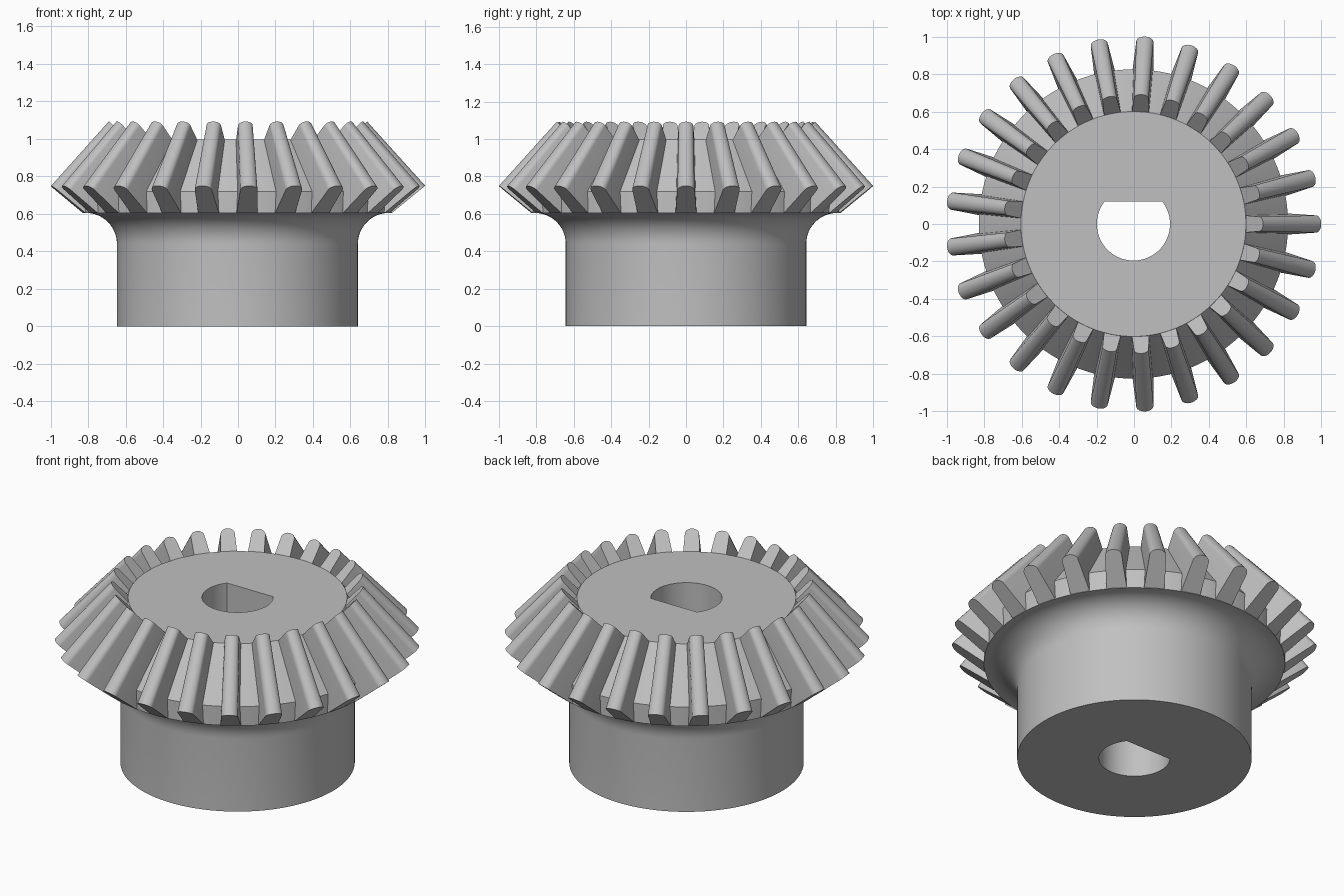
import bpy, bmesh
from math import sin, cos, pi, radians
from mathutils import Vector, Matrix

if "Cube" in bpy.data.objects:
    bpy.data.objects.remove(bpy.data.objects["Cube"], do_unlink=True)

TEETH = 25
SEGMENTS = 200
BORE = 0.195
FLAT = BORE * sin(radians(37.8))
CENTRE = Vector((-0.003, 0, 0))

steel = bpy.data.materials.new("grey_steel")
steel.use_nodes = True
GREY = (0.53, 0.53, 0.53, 1)
steel.diffuse_color = GREY
steel.node_tree.nodes["Principled BSDF"].inputs["Base Color"].default_value = GREY


def finish(name, bm, angle):
    """Turn a bmesh into a shaded, coloured object."""
    bmesh.ops.recalc_face_normals(bm, faces=bm.faces)
    mesh = bpy.data.meshes.new(name)
    bm.to_mesh(mesh)
    bm.free()
    mesh.materials.append(steel)
    obj = bpy.data.objects.new(name, mesh)
    obj.location = CENTRE
    bpy.context.collection.objects.link(obj)
    bpy.ops.object.select_all(action='DESELECT')
    obj.select_set(True)
    bpy.context.view_layer.objects.active = obj
    bpy.ops.object.shade_smooth_by_angle(angle=radians(angle))
    return obj


# Hub and blank: outer profile from the foot, through the fillet, to the top face
FILLET = 0.165
profile = [(0.643, 0)]
for i in range(13):
    a = pi / 2 * i / 12
    profile.append((0.643 + FILLET * (1 - cos(a)), 0.44 + FILLET * sin(a)))
profile += [(0.825, 0.605), (0.825, 0.72), (0.6, 0.997)]


def bore_radius(a):
    """Round bore with one flat on the back side."""
    return min(BORE, FLAT / sin(a)) if sin(a) > 0.01 else BORE


# Lathe the closed section, with the bore as its inner wall
bm = bmesh.new()
columns = []
for i in range(SEGMENTS):
    a = 2 * pi * i / SEGMENTS
    b = bore_radius(a)
    section = profile + [(b, profile[-1][1]), (b, 0)]
    columns.append([bm.verts.new((r * cos(a), r * sin(a), z)) for r, z in section])
for i, col in enumerate(columns):
    nxt = columns[(i + 1) % SEGMENTS]
    for j in range(len(col)):
        k = (j + 1) % len(col)
        bm.faces.new((col[j], nxt[j], nxt[k], col[k]))
finish("gear_body", bm, 25)


def tooth_section(tip, base, top_half, base_half, crown):
    """Round-topped cross-section standing between base and tip."""
    tip, base = Vector((tip[0], 0, tip[1])), Vector((base[0], 0, base[1]))
    shoulder = tip + (base - tip).normalized() * crown
    side = Vector((0, 1, 0))
    points = [base + side * base_half]
    for i in range(13):
        a = pi * i / 12
        points.append(shoulder + side * top_half * cos(a) + (tip - shoulder) * sin(a))
    points.append(base - side * base_half)
    return points


# Straight bevel teeth, lofted from the wide outer end to the narrow inner end
outer = tooth_section((1.002, 0.75), (0.826, 0.606), 0.046, 0.056, 0.036)
inner = tooth_section((0.692, 1.093), (0.59, 0.985), 0.039, 0.046, 0.03)
bm = bmesh.new()
for t in range(TEETH):
    turn = Matrix.Rotation(2 * pi * t / TEETH, 3, 'Z')
    heel = [bm.verts.new(turn @ p) for p in outer]
    toe = [bm.verts.new(turn @ p) for p in inner]
    bm.faces.new(heel)
    bm.faces.new(toe)
    for j in range(len(heel)):
        k = (j + 1) % len(heel)
        bm.faces.new((heel[j], heel[k], toe[k], toe[j]))
finish("gear_teeth", bm, 35)
